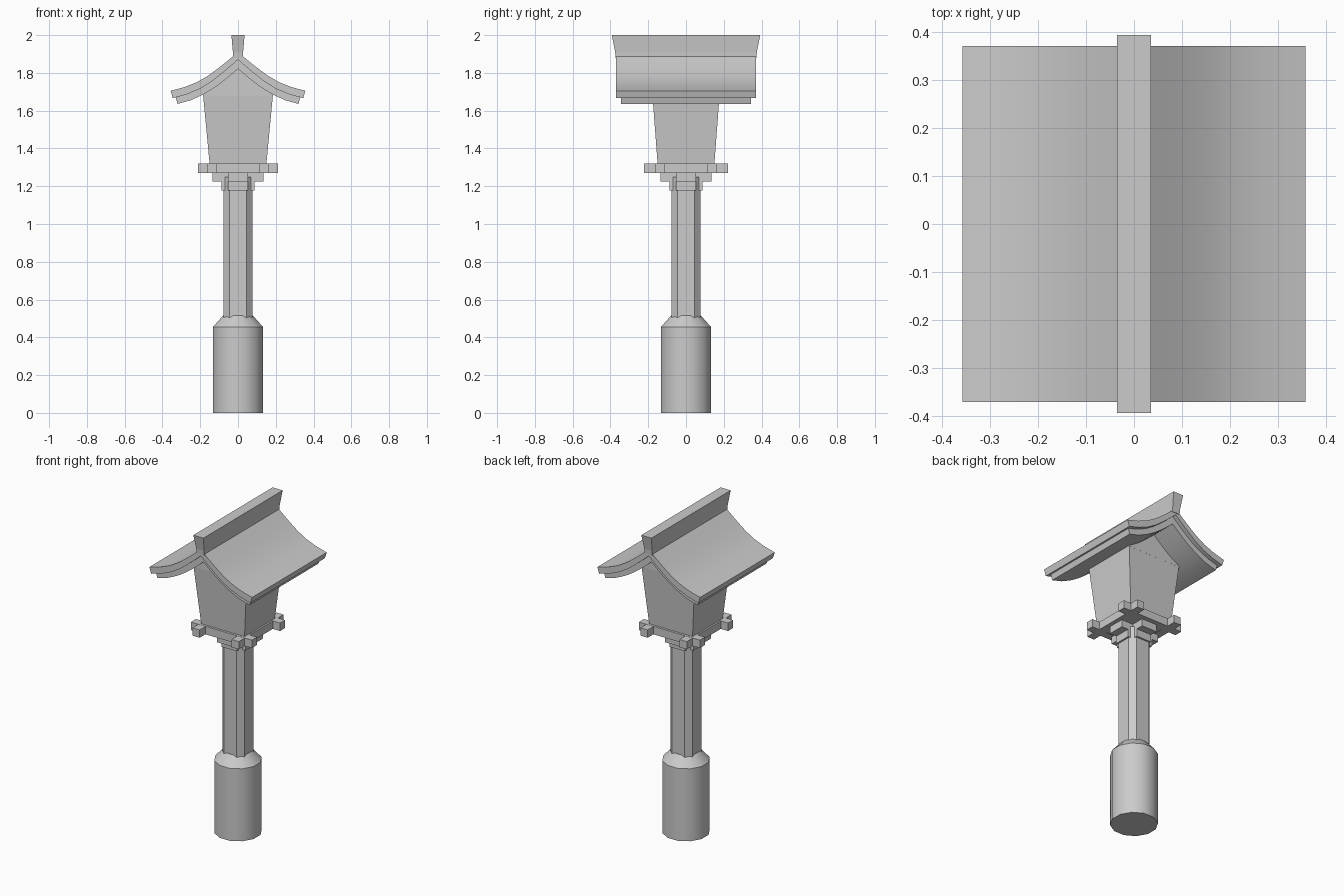
import bpy, bmesh, math
from mathutils import Matrix

if "Cube" in bpy.data.objects:
    bpy.data.objects.remove(bpy.data.objects["Cube"])


def make(name, verts, faces):
    mesh = bpy.data.meshes.new(name)
    mesh.from_pydata(verts, [], faces)
    bm = bmesh.new()
    bm.from_mesh(mesh)
    bmesh.ops.recalc_face_normals(bm, faces=bm.faces)
    bm.to_mesh(mesh)
    bm.free()
    ob = bpy.data.objects.new(name, mesh)
    bpy.context.collection.objects.link(ob)
    return ob


def loft(name, rings):
    """Join equal-length rings of points and cap both ends."""
    n = len(rings[0])
    verts = [p for ring in rings for p in ring]
    faces = [[k * n + i, k * n + (i + 1) % n, (k + 1) * n + (i + 1) % n, (k + 1) * n + i]
             for k in range(len(rings) - 1) for i in range(n)]
    faces += [list(range(n)), list(range(len(verts) - n, len(verts)))]
    return make(name, verts, faces)


def rect(hx, hy, z, cx=0, cy=0):
    return [(cx + a * hx, cy + b * hy, z) for a, b in ((-1, -1), (1, -1), (1, 1), (-1, 1))]


def box(name, hx, hy, z0, z1, cx=0, cy=0):
    return loft(name, [rect(hx, hy, z0, cx, cy), rect(hx, hy, z1, cx, cy)])


def extrude_y(name, profile, hy):
    return loft(name, [[(x, y, z) for x, z in profile] for y in (-hy, hy)])


def circle(r, z, n=12):
    return [(r * math.cos(math.tau * (i + .5) / n), r * math.sin(math.tau * (i + .5) / n), z)
            for i in range(n)]


# round footing with a sloped shoulder
base = loft("base", [circle(.137, 0), circle(.137, .455), circle(.082, .515)])
bpy.context.view_layer.objects.active = base
base.select_set(True)
bpy.ops.object.shade_smooth_by_angle(angle=math.radians(35))

# post: square with chamfered corners
a, b = .077, .045
octagon = [(b, -a), (a, -b), (a, b), (b, a), (-b, a), (-a, b), (-a, -b), (-b, -a)]
loft("post", [[(x, y, z) for x, y in octagon] for z in (.5, 1.25)])

# stepped crossed brackets
for name, half, z0, z1 in (("lower_bracket", .088, 1.178, 1.225), ("upper_bracket", .135, 1.225, 1.27)):
    box(name + "_x", half, .053, z0, z1)
    box(name + "_y", .053, half, z0, z1)

# crossing frame beams and floor
for s in (-1, 1):
    box("frame_beam_x", .212, .025, 1.27, 1.32, cy=s * .14)
    box("frame_beam_y", .025, .222, 1.27, 1.319, cx=s * .136)
box("floor", .13, .13, 1.272, 1.317)

# flared lantern box and gable
loft("lantern_body", [rect(.15, .15, 1.315), rect(.185, .178, 1.685)])
extrude_y("gable", [(-.183, 1.68), (.183, 1.68), (.183, 1.70), (0, 1.84), (-.183, 1.70)], .178)


# curved roof layers
def roof(name, top, bottom, hy):
    def full(half):
        return [(-x, z) for x, z in reversed(half[1:])] + half
    t, u = full(top), full(bottom)
    n = len(t)
    verts = [(x, y, z) for y in (-hy, hy) for x, z in t + u]
    faces = []
    for i in range(n - 1):
        for o in (0, n):
            faces.append([o + i, o + i + 1, o + i + 1 + 2 * n, o + i + 2 * n])
        for o in (0, 2 * n):
            faces.append([o + i, o + i + 1, o + n + i + 1, o + n + i])
    for i in (0, n - 1):
        faces.append([i, n + i, 3 * n + i, 2 * n + i])
    return make(name, verts, faces)


top = [(0, 1.91), (.05, 1.868), (.1, 1.828), (.155, 1.787), (.215, 1.752), (.283, 1.725), (.357, 1.705)]
mid = [(0, 1.87), (.045, 1.83), (.09, 1.793), (.142, 1.752), (.203, 1.715), (.27, 1.687), (.345, 1.666)]
low = [(0, 1.822), (.04, 1.787), (.083, 1.752), (.13, 1.718), (.187, 1.684), (.25, 1.655), (.32, 1.636)]
mid_in = mid[:-1] + [(.33, 1.67)]
for ob in (roof("roof", top, mid, .37), roof("roof_underlayer", mid_in, low, .343)):
    bpy.ops.object.select_all(action='DESELECT')
    bpy.context.view_layer.objects.active = ob
    ob.select_set(True)
    bpy.ops.object.shade_smooth_by_angle(angle=math.radians(25))

# flared ridge beam
loft("ridge_beam", [rect(.026, .373, 1.88), rect(.027, .375, 1.91), rect(.035, .393, 2.0)])
